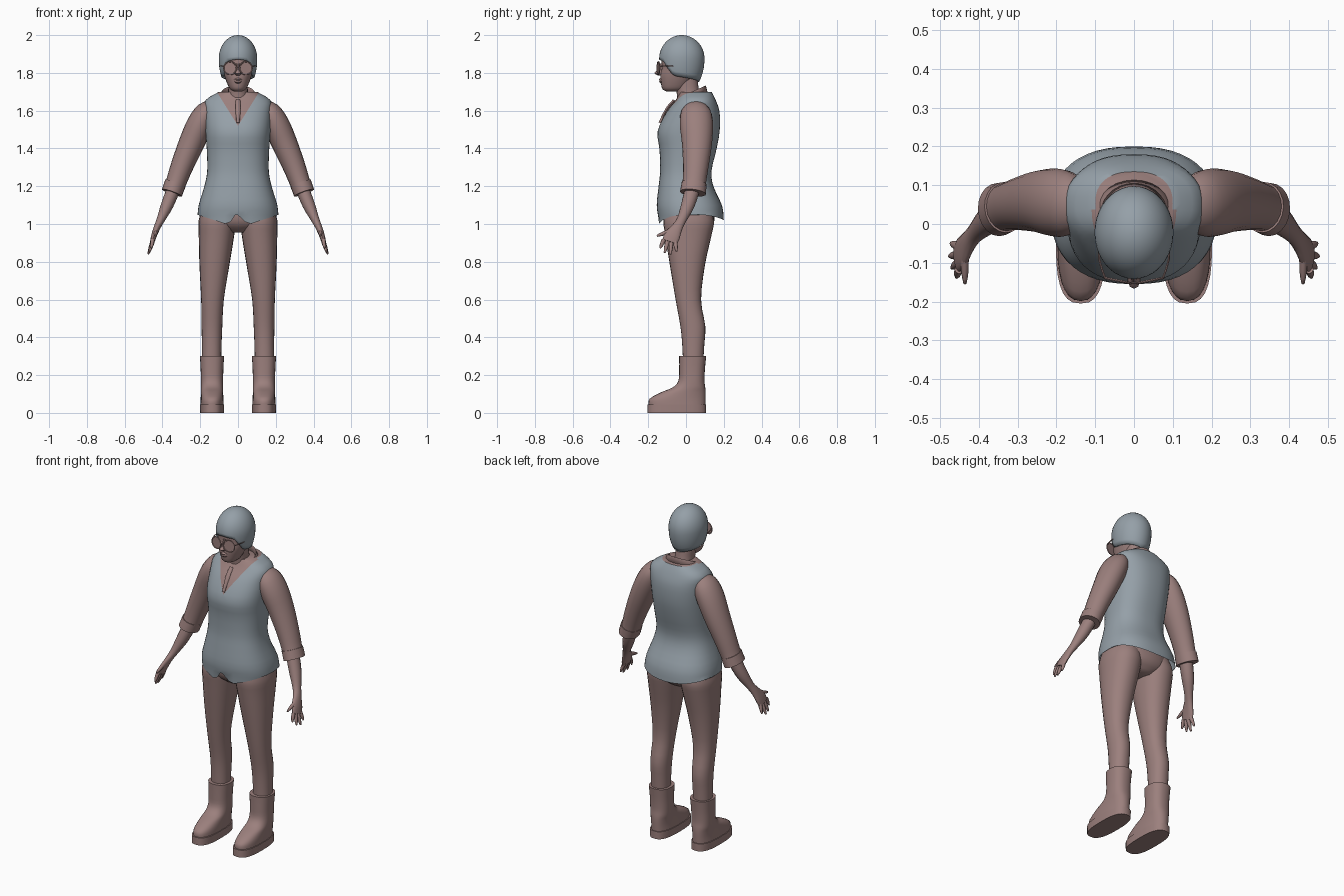
import bpy, bmesh, math
from mathutils import Vector

old = bpy.data.objects.get("Cube")
if old:
    bpy.data.objects.remove(old, do_unlink=True)


def material(name, rgb):
    m = bpy.data.materials.new(name)
    m.use_nodes = True
    m.diffuse_color = (*rgb, 1)
    bsdf = m.node_tree.nodes["Principled BSDF"]
    bsdf.inputs["Base Color"].default_value = (*rgb, 1)
    bsdf.inputs["Roughness"].default_value = 0.8
    return m


PINK = material("dusty pink", (0.33, 0.215, 0.205))
GREY = material("blue grey", (0.30, 0.35, 0.39))


def finish(name, bm, mats, angle=40):
    bmesh.ops.recalc_face_normals(bm, faces=bm.faces)
    mesh = bpy.data.meshes.new(name)
    bm.to_mesh(mesh)
    bm.free()
    for m in mats:
        mesh.materials.append(m)
    ob = bpy.data.objects.new(name, mesh)
    bpy.context.collection.objects.link(ob)
    bpy.ops.object.select_all(action='DESELECT')
    ob.select_set(True)
    bpy.context.view_layer.objects.active = ob
    bpy.ops.object.shade_smooth_by_angle(angle=math.radians(angle))
    return ob


def smooth(keys, steps=3):
    """Catmull-Rom interpolation of key sections."""
    out = []
    for i in range(len(keys) - 1):
        a, b, c, d = (keys[min(max(i + k, 0), len(keys) - 1)] for k in (-1, 0, 1, 2))
        for s in range(steps):
            t = s / steps
            out.append(tuple(
                q + t / 2 * (r - p + t * (2*p - 5*q + 4*r - u + t * (3*(q - r) + u - p)))
                for p, q, r, u in zip(a, b, c, d)))
    return out + [tuple(keys[-1])]


def skin(rings, closed=True, caps=(True, True)):
    bm = bmesh.new()
    vs = [[bm.verts.new(p) for p in r] for r in rings]
    n = len(rings[0])
    for lo, hi in zip(vs, vs[1:]):
        for i in range(n if closed else n - 1):
            j = (i + 1) % n
            bm.faces.new((lo[i], lo[j], hi[j], hi[i]))
    for use, r in zip(caps, (vs[0], vs[-1])):
        if use:
            bm.faces.new(r)
    return bm


def power(v, p):
    return math.copysign(abs(v) ** (2 / p), v)


def level(cx, y0, y1, z, rx, n=24, p=2.2):
    """Horizontal section from front y0 to back y1."""
    cy, ry = (y0 + y1) / 2, (y1 - y0) / 2
    return [Vector((cx + rx * power(math.sin(math.tau * i / n), p),
                    cy - ry * power(math.cos(math.tau * i / n), p), z)) for i in range(n)]


def column(name, keys, mat, steps=3, n=24, p=2.2, angle=40):
    return finish(name, skin([level(*k, n, p) for k in smooth(keys, steps)]), [mat], angle)


def tube(name, keys, mat, side=1, steps=3, n=16):
    """Limb along a path; keys are x, y, z, radius across, radius in depth."""
    ks = smooth(keys, steps)
    pts = [Vector(k[:3]) for k in ks]
    rings = []
    for i, k in enumerate(ks):
        d = (pts[min(i + 1, len(pts) - 1)] - pts[max(i - 1, 0)]).normalized()
        u = Vector((0, 1, 0)).cross(d).normalized()
        v = d.cross(u)
        ring = []
        for j in range(n):
            a = math.tau * j / n
            q = pts[i] + u * k[3] * math.cos(a) + v * k[4] * math.sin(a)
            ring.append(Vector((q.x * side, q.y, q.z)))
        rings.append(ring)
    return finish(name, skin(rings), [mat], 50)


# Vest with a notched hem and a V neck showing the shirt
vest_keys = [(0, -.145, .20, 1.03, .215), (0, -.155, .19, 1.10, .208), (0, -.145, .145, 1.20, .178),
             (0, -.137, .135, 1.28, .163), (0, -.14, .16, 1.39, .165), (0, -.15, .178, 1.49, .172),
             (0, -.105, .178, 1.59, .176), (0, -.055, .158, 1.655, .172), (0, -.03, .135, 1.70, .10)]
rings = [level(*k, 48, 2.4) for k in smooth(vest_keys)]
for v in rings[0]:
    x = abs(v.x)
    if v.y < 0:
        v.z = 1.07 - 1.5 * x if x < .05 else .995 + .33 * (x - .05)
    else:
        v.z = 1.02 + .03 * (x / .215) ** 2
bm = skin(rings, caps=(False, True))
SLOPE = 1.6
for s in (1, -1):
    front = [f for f in bm.faces if f.calc_center_median().y < .04 and f.calc_center_median().z > 1.48]
    geom = set(front) | {e for f in front for e in f.edges} | {v for f in front for v in f.verts}
    bmesh.ops.bisect_plane(bm, geom=list(geom), plane_co=(0, 0, 1.52), plane_no=(-s * SLOPE, 0, 1))
shirt = []
for f in bm.faces:
    c = f.calc_center_median()
    if c.z > 1.699 or (c.y < .04 and c.z > 1.52 + SLOPE * abs(c.x)):
        f.material_index = 1
        shirt.append(f)
finish("vest", bm, [GREY, PINK], 45)

# Hips below the vest
column("hips", [(0, -.06, .10, .955, .06), (0, -.11, .145, 1.0, .17),
                (0, -.12, .15, 1.07, .19), (0, -.10, .12, 1.15, .16)], PINK)

# Shirt front strip
tube("shirt_placket", [(0, -.062, 1.655, .012, .008), (0, -.100, 1.61, .014, .008),
                       (0, -.138, 1.535, .008, .008)], PINK, n=8)

# Open folded collar, higher at the back
edges = [[], [], []]
for i in range(25):
    a = -2.72 + 5.44 * i / 24
    c, s, tip = math.cos(a), math.sin(a), max(0, (abs(a) - 1.7))
    edges[0].append((.07 * s, .03 + .065 * c, 1.67 + .025 * c))
    edges[1].append((.085 * s, .03 + .075 * c, 1.70 + .033 * c))
    edges[2].append((.113 * s * (1 + .35 * tip), .025 + .09 * c, 1.665 + .03 * c - .025 * tip))
collar = finish("shirt_collar", skin(edges, False, (False, False)), [PINK], 30)
thick = collar.modifiers.new("thickness", 'SOLIDIFY')
thick.thickness = .006

# Neck and head
column("neck", [(0, -.045, .09, 1.64, .062), (0, -.05, .07, 1.70, .052), (0, -.07, .06, 1.78, .052)], PINK)
column("head", [(0, -.105, -.03, 1.702, .022), (0, -.125, .0, 1.715, .043), (0, -.133, .03, 1.75, .06),
                (0, -.136, .06, 1.79, .074), (0, -.128, .08, 1.83, .084), (0, -.128, .085, 1.88, .088),
                (0, -.11, .07, 1.94, .07), (0, -.05, .0, 1.98, .02)], PINK)
column("nose", [(0, -.145, -.11, 1.785, .010), (0, -.167, -.11, 1.797, .017),
                (0, -.153, -.11, 1.815, .011), (0, -.136, -.11, 1.85, .008)], PINK, n=10)
column("lips", [(0, -.134, -.11, 1.745, .012), (0, -.143, -.11, 1.753, .020),
                (0, -.139, -.11, 1.759, .024), (0, -.144, -.11, 1.765, .020),
                (0, -.136, -.11, 1.774, .010)], PINK, 2, 10)

# Hair cap with a fringe, temples and a tapering nape
N, M = 40, 14
rings = []
for k in range(M + 1):
    ring = []
    for i in range(N):
        a = math.tau * i / N
        back = abs(math.pi - a) / math.pi
        turn = math.pi * (1 - back)
        if turn < .6:
            low = 1.872 - .015 * turn
        elif turn < 1.15:
            low = 1.863 - .145 * (turn - .6)
        else:
            low = 1.785 - .035 * (turn - 1.15) / 2
        drop = low - 1.875
        end = math.acos(max(-1, min(1, drop / (.19 if drop < 0 else .125))))
        t = .04 + (end - .04) * k / M
        h = math.cos(t)
        r = math.sin(t)
        ring.append((.102 * r * math.sin(a), -.022 - .12 * r * math.cos(a),
                     1.875 + h * (.125 if h > 0 else .19)))
    rings.append(ring)
hair = finish("hair", skin(rings, caps=(True, False)), [GREY], 60)
hair.modifiers.new("thickness", 'SOLIDIFY').thickness = .012

# Round glasses
for s, side in ((1, "left"), (-1, "right")):
    bpy.ops.mesh.primitive_torus_add(location=(s * .042, -.146, 1.825), rotation=(math.pi / 2, 0, s * .2),
                                     major_radius=.034, minor_radius=.0035,
                                     major_segments=20, minor_segments=6)
    rim = bpy.context.object
    rim.name = side + "_glasses_rim"
    rim.data.materials.append(PINK)
    bpy.ops.mesh.primitive_cylinder_add(vertices=20, radius=.034, depth=.002,
                                        location=(s * .042, -.146, 1.825), rotation=(math.pi / 2, 0, s * .2))
    lens = bpy.context.object
    lens.name = side + "_glasses_lens"
    lens.data.materials.append(PINK)
    tube(side + "_glasses_temple", [(.075, -.138, 1.835, .003, .003), (.09, -.09, 1.836, .003, .003),
                                    (.09, -.02, 1.835, .003, .003)], PINK, s, 2, 6)
tube("glasses_bridge", [(-.012, -.152, 1.83, .003, .003), (.012, -.152, 1.83, .003, .003)], PINK, 1, 1, 6)

for s, side in ((1, "left"), (-1, "right")):
    # Sleeve with turned-up cuff
    tube(side + "_sleeve", [(.12, .05, 1.63, .03, .04), (.163, .052, 1.595, .058, .078),
                            (.20, .055, 1.53, .070, .088), (.245, .058, 1.43, .068, .080),
                            (.295, .052, 1.31, .060, .068), (.328, .044, 1.22, .054, .062),
                            (.348, .038, 1.165, .053, .065)], PINK, s, n=20)
    tube(side + "_cuff", [(.332, .043, 1.215, .057, .066), (.350, .037, 1.165, .056, .069)], PINK, s, 1, 20)

    # Forearm and palm
    tube(side + "_forearm", [(.335, .038, 1.20, .036, .040), (.375, .01, 1.10, .033, .036),
                             (.408, -.022, 1.025, .022, .026), (.427, -.045, .985, .018, .029),
                             (.444, -.072, .94, .015, .042), (.454, -.086, .905, .012, .040)], PINK, s)
    # Fingers and thumb: name, root, tip
    for name, (ry, rz), tip in (("index_finger", (-.117, .918), (.458, -.137, .872)),
                                ("middle_finger", (-.098, .908), (.470, -.113, .848)),
                                ("ring_finger", (-.078, .904), (.476, -.083, .840)),
                                ("little_finger", (-.058, .910), (.472, -.050, .856)),
                                ("thumb", (-.085, .962), (.436, -.154, .937))):
        root = Vector((.437 if name == "thumb" else .452, ry, rz))
        tip = Vector(tip)
        mid = root.lerp(tip, .6)
        tube(f"{side}_{name}", [(*root, .011, .012), (*mid, .009, .010), (*tip, .004, .005)], PINK, s, 3, 8)

    # Trouser leg
    column(side + "_leg", [(s * .14, -.015, .09, .25, .05), (s * .139, -.02, .097, .36, .052),
                           (s * .138, -.03, .102, .46, .055), (s * .135, -.055, .080, .60, .060),
                           (s * .125, -.085, .10, .78, .079), (s * .114, -.11, .135, .94, .094),
                           (s * .11, -.12, .148, 1.02, .098), (s * .105, -.10, .12, 1.10, .08)], PINK)

    # Boot: sole, foot and shaft
    column(side + "_boot_sole", [(s * .1375, -.205, .107, 0, .063), (s * .1375, -.205, .107, .045, .064)],
           PINK, 1, 28, 2.7)
    column(side + "_boot", [(s * .1375, -.198, .103, .04, .061), (s * .1375, -.192, .104, .075, .060),
                            (s * .1375, -.13, .104, .11, .059), (s * .1375, -.07, .102, .135, .059),
                            (s * .1375, -.04, .098, .17, .059), (s * .1375, -.036, .100, .23, .060),
                            (s * .1375, -.036, .107, .30, .064)], PINK, 3, 28, 2.4)
